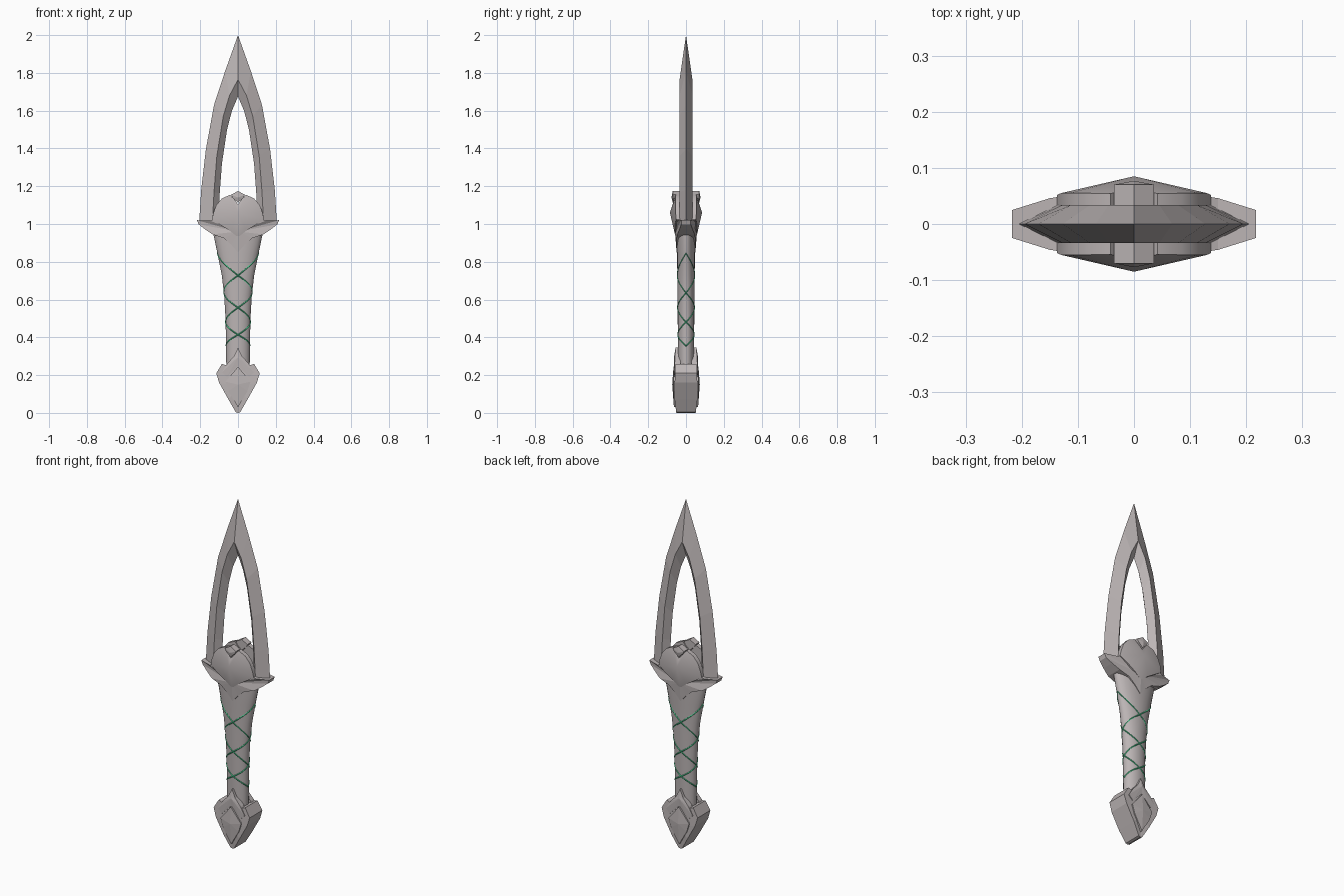
import bpy, bmesh, math

if "Cube" in bpy.data.objects:
    bpy.data.objects.remove(bpy.data.objects["Cube"])


def material(name, rgb):
    m = bpy.data.materials.new(name)
    m.diffuse_color = (*rgb, 1)
    m.use_nodes = True
    m.node_tree.nodes["Principled BSDF"].inputs["Base Color"].default_value = m.diffuse_color
    return m


STEEL = material("warm grey steel", (0.50, 0.46, 0.46))
GREEN = material("glowing green", (0.06, 0.65, 0.28))


def finish(bm, name, mat=STEEL, angle=None):
    bmesh.ops.remove_doubles(bm, verts=bm.verts, dist=1e-5)
    bmesh.ops.dissolve_degenerate(bm, edges=bm.edges, dist=1e-5)
    bmesh.ops.recalc_face_normals(bm, faces=bm.faces)
    me = bpy.data.meshes.new(name)
    bm.to_mesh(me)
    bm.free()
    me.materials.append(mat)
    ob = bpy.data.objects.new(name, me)
    bpy.context.collection.objects.link(ob)
    if angle:
        bpy.context.view_layer.objects.active = ob
        ob.select_set(True)
        bpy.ops.object.shade_smooth_by_angle(angle=math.radians(angle))
        ob.select_set(False)
    return ob


def plate(name, half, y0, apex, angle=None):
    """Mirrored outline of (x, z, rim y), domed to apex (z, y), on front and back."""
    loop = half + [(-x, z, y) for x, z, y in reversed(half) if x > 1e-6]
    bm = bmesh.new()
    n = len(loop)
    for s in (-1, 1):
        base = [bm.verts.new((x, s * y0, z)) for x, z, y in loop]
        rim = [bm.verts.new((x, s * y, z)) for x, z, y in loop]
        top = bm.verts.new((0, s * apex[1], apex[0]))
        for i in range(n):
            j = (i + 1) % n
            bm.faces.new((base[i], base[j], rim[j], rim[i]))
            bm.faces.new((rim[i], rim[j], top))
        if y0 > 0:
            bm.faces.new(base)
    return finish(bm, name, STEEL, angle)


# Blade: open frame, sharp outer edge, raised ridge, sharp inner edge
outer = [(0, 2.0), (0.068, 1.81), (0.127, 1.63), (0.170, 1.395), (0.195, 1.18), (0.206, 1.0)]
ridge = [(0, 1.765), (0.045, 1.68), (0.078, 1.57), (0.112, 1.36), (0.127, 1.17), (0.136, 1.0)]
inner = [(0, 1.675), (0.032, 1.60), (0.058, 1.50), (0.085, 1.32), (0.097, 1.16), (0.102, 1.0)]
bm = bmesh.new()
for sx in (-1, 1):
    rows = [[bm.verts.new((sx * x, y, z)) for x, z in pts]
            for pts, y in ((outer, 0), (ridge, -0.034), (inner, 0), (ridge, 0.034))]
    for a in range(4):
        p, q = rows[a], rows[(a + 1) % 4]
        for i in range(len(p) - 1):
            bm.faces.new((p[i], p[i + 1], q[i + 1], q[i]))
    bm.faces.new([r[-1] for r in rows])
finish(bm, "blade")

# Guard: swept wings, domed shields on both sides, crest on top
plate("guard_wings", [(0, 1.03, 0.05), (0.11, 1.03, 0.052), (0.15, 1.018, 0.046), (0.217, 1.02, 0.025),
                      (0.208, 0.998, 0.025), (0.175, 0.972, 0.035), (0.135, 0.945, 0.046),
                      (0.075, 0.925, 0.05), (0.035, 0.89, 0.05), (0, 0.85, 0.05)], 0, (0.96, 0.058))
plate("guard_shields", [(0, 1.105, 0.066), (0.042, 1.155, 0.054), (0.085, 1.135, 0.055), (0.115, 1.10, 0.055),
                        (0.13, 1.06, 0.055), (0.137, 1.025, 0.052), (0.10, 1.0, 0.058),
                        (0.045, 0.965, 0.058), (0, 0.93, 0.055)], 0.03, (1.06, 0.085), 25)
plate("guard_crest", [(0, 1.175, 0.07), (0.036, 1.155, 0.07), (0.028, 1.138, 0.07),
                      (0, 1.112, 0.07)], 0.034, (1.14, 0.077))

# Grip: flared oval loft
levels = [(0.25, 0.062, 0.042), (0.40, 0.064, 0.043), (0.50, 0.066, 0.044), (0.62, 0.073, 0.045),
          (0.73, 0.086, 0.046), (0.84, 0.108, 0.047), (0.95, 0.131, 0.05), (1.0, 0.134, 0.05)]


def grip_size(z):
    for (z0, a0, b0), (z1, a1, b1) in zip(levels, levels[1:]):
        if z <= z1:
            t = (z - z0) / (z1 - z0)
            return a0 + (a1 - a0) * t, b0 + (b1 - b0) * t
    return levels[-1][1:]


N = 24
bm = bmesh.new()
rings = [[bm.verts.new((a * math.cos(k * math.tau / N), b * math.sin(k * math.tau / N), z))
          for k in range(N)] for z, a, b in levels]
for r0, r1 in zip(rings, rings[1:]):
    for k in range(N):
        bm.faces.new((r0[k], r0[(k + 1) % N], r1[(k + 1) % N], r1[k]))
bm.faces.new(rings[0])
bm.faces.new(rings[-1])
finish(bm, "grip", STEEL, 40)

# Grip threads: strands crossing at front, back and sides at these heights
knots = [0.845, 0.727, 0.635, 0.557, 0.48, 0.414, 0.355]
for n, (start, turn) in enumerate(((0, 1), (0, -1), (math.pi, 1), (math.pi, -1))):
    steps = 10
    path = []
    for i in range((len(knots) - 1) * steps + 1):
        k = min(i // steps, len(knots) - 2)
        t = i / steps - k
        z = knots[k] * (1 - t) + knots[k + 1] * t
        ang = start + turn * (i / steps) * math.pi / 2
        a, b = grip_size(z)
        path.append((a * math.cos(ang), b * math.sin(ang), z))
    bm = bmesh.new()
    prev = None
    for x, y, z in path:
        # small diamond section standing across the thread
        l = math.hypot(x, y)
        u, v, h = x / l, y / l, 0.004
        ring = [bm.verts.new(c) for c in ((x + u * 0.003, y + v * 0.003, z), (x, y, z + h),
                                          (x - u * h, y - v * h, z), (x, y, z - h))]
        if prev:
            for c in range(4):
                bm.faces.new((prev[c], prev[(c + 1) % 4], ring[(c + 1) % 4], ring[c]))
        else:
            bm.faces.new(ring)
        prev = ring
    bm.faces.new(prev)
    finish(bm, f"grip_thread_{n + 1}", GREEN)

# Pommel: thick kite body, peaked collar plates and raised diamonds
plate("pommel_body", [(0, 0.25, 0.056), (0.045, 0.245, 0.056), (0.085, 0.26, 0.056), (0.115, 0.21, 0.058),
                      (0.10, 0.16, 0.06), (0.05, 0.07, 0.06), (0.012, 0.004, 0.052), (0, 0, 0.05)],
      0, (0.14, 0.06))
plate("pommel_collar", [(0, 0.345, 0.055), (0.022, 0.30, 0.058), (0.058, 0.26, 0.06), (0.085, 0.215, 0.062),
                        (0.06, 0.19, 0.062), (0, 0.25, 0.062)], 0.03, (0.295, 0.064))
plate("pommel_diamond", [(0, 0.245, 0.066), (0.066, 0.165, 0.066), (0.05, 0.115, 0.066),
                         (0, 0.03, 0.064)], 0.045, (0.15, 0.073))
